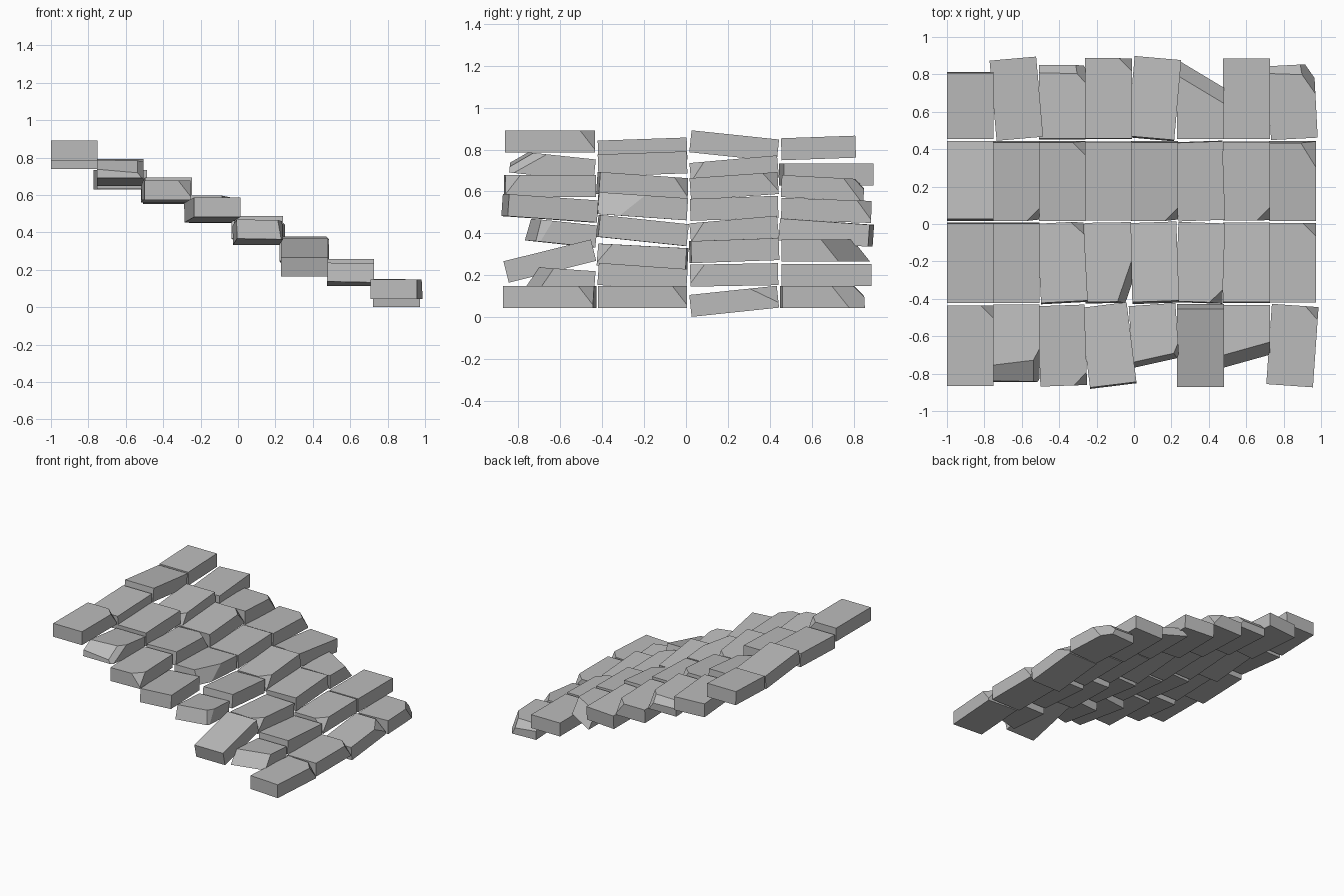
import bpy
import bmesh
from math import radians
from mathutils import Euler, Matrix, Vector

default_cube = bpy.data.objects.get("Cube")
if default_cube:
    bpy.data.objects.remove(default_cube, do_unlink=True)

COLUMN_PITCH = 0.246
STEP_DROP = 0.106
THICKNESS = 0.105
WIDTH = 0.25
HIGHEST_TOP = 0.89
FIRST_COLUMN_X = -0.875
ROW_SPANS = [(-0.865, -0.435), (-0.42, 0.005), (0.02, 0.44), (0.455, 0.885)]

stone = bpy.data.materials.new("stone grey")
stone.use_nodes = True
stone_colour = (0.5, 0.5, 0.5, 1)
stone.diffuse_color = stone_colour
stone.node_tree.nodes["Principled BSDF"].inputs["Base Color"].default_value = stone_colour

# Sideways tilt in degrees, column by column for each row (positive lifts the back)
TILT = [
    [0, -6, 0, -4, -6, 14, -4, 0],
    [2, 2, -4, -4, -6, -3, -4, 0],
    [-6, 5, 4, 2, 5, 2, 1, 6],
    [2, 0, -3, -2, -4, 0, 0, 0],
]
# Hundredths of a unit above or below the regular stair line
LIFT = [
    [0, -1, 0, 0, -1, -4, -2, 0],
    [-4, 0, 0, 1, 0, -2, -1, 0],
    [-2, -3, 0, 0, 0, 1, 0, -2],
    [-3, -5, -1, -1, -1, 1, 0, 0],
]
# Turn seen from above, in degrees
TURN = [
    [0, 0, 2, 7, 4, 0, 0, -4],
    [0, 0, 3, 1, 2, -2, 0, 0],
    [0, 0, 0, 0, 0, 2, 0, 0],
    [0, 5, 0, 0, -5, 0, 0, 3],
]
# Bricks whose outer end stops short: (row, column) -> end position
SHORT_END = {(0, 1): -0.84, (0, 4): -0.79, (3, 0): 0.81, (3, 2): 0.85, (3, 7): 0.85}

# Small chips on the downhill corner: front or back end of a brick
FRONT_CHIPS = [(0, 2), (1, 5), (2, 1), (2, 4), (2, 6)]
BACK_CHIPS = [(0, 0), (0, 7), (1, 2), (1, 7), (2, 2), (3, 3)]

# Large breaks: reach along the width, length and depth from the downhill top corner
FRONT_BREAKS = {
    (0, 1): [(0.9, 0.11, 0.08), (0.09, 0.17, 0.12)],
    (0, 4): [(0.6, 0.09, 0.5), (0.07, 0.14, 0.3)],
    (0, 6): [(0.82, 0.23, 0.4)],
    (1, 3): [(0.08, 0.22, 0.2)],
}
BACK_BREAKS = {
    (2, 7): [(0.08, 0.13, 0.08)],
    (3, 2): [(2, 0.05, 0.05), (0.09, 0.1, 0.12)],
    (3, 5): [(0.4, 0.24, 0.3)],
    (3, 7): [(0.7, 0.06, 0.06), (0.1, 0.16, 0.2)],
}


def break_corner(bm, size, end, reach):
    """Slice off the downhill top corner with one flat plane."""
    side = Vector((1, end, 1))
    corner = Vector([s * d / 2 for s, d in zip(side, size)])
    normal = Vector([s / r for s, r in zip(side, reach)])
    point = corner - Vector((reach[0], 0, 0))
    geometry = bm.verts[:] + bm.edges[:] + bm.faces[:]
    bmesh.ops.bisect_plane(bm, geom=geometry, plane_co=point,
                           plane_no=normal.normalized(), clear_outer=True)
    rim = [edge for edge in bm.edges if edge.is_boundary]
    if rim:
        bmesh.ops.contextual_create(bm, geom=rim)


def make_brick(row, column):
    start, stop = ROW_SPANS[row]
    place = (row, column)
    if place in SHORT_END:
        if row == 0:
            start = SHORT_END[place]
        else:
            stop = SHORT_END[place]
    size = Vector((WIDTH, stop - start, THICKNESS))
    bm = bmesh.new()
    bmesh.ops.create_cube(bm, size=1, matrix=Matrix.Diagonal(size.to_4d()))

    # Chips and breaks
    chip = (0.07, 0.07, 0.09)
    for end, chips, breaks in ((-1, FRONT_CHIPS, FRONT_BREAKS),
                               (1, BACK_CHIPS, BACK_BREAKS)):
        if place in chips:
            break_corner(bm, size, end, chip)
        for reach in breaks.get(place, []):
            break_corner(bm, size, end, reach)
    bmesh.ops.recalc_face_normals(bm, faces=bm.faces)

    mesh = bpy.data.meshes.new("brick")
    bm.to_mesh(mesh)
    bm.free()
    mesh.materials.append(stone)
    brick = bpy.data.objects.new(f"brick_row{row + 1}_step{column + 1}", mesh)
    top = HIGHEST_TOP - STEP_DROP * column + LIFT[row][column] / 100
    brick.location = (FIRST_COLUMN_X + COLUMN_PITCH * column,
                      (start + stop) / 2, top - THICKNESS / 2)
    brick.rotation_euler = Euler((radians(TILT[row][column]), 0,
                                  radians(TURN[row][column])))
    bpy.context.collection.objects.link(brick)


# Four bricks across each of the eight descending steps
for row in range(len(ROW_SPANS)):
    for column in range(len(TILT[row])):
        make_brick(row, column)
